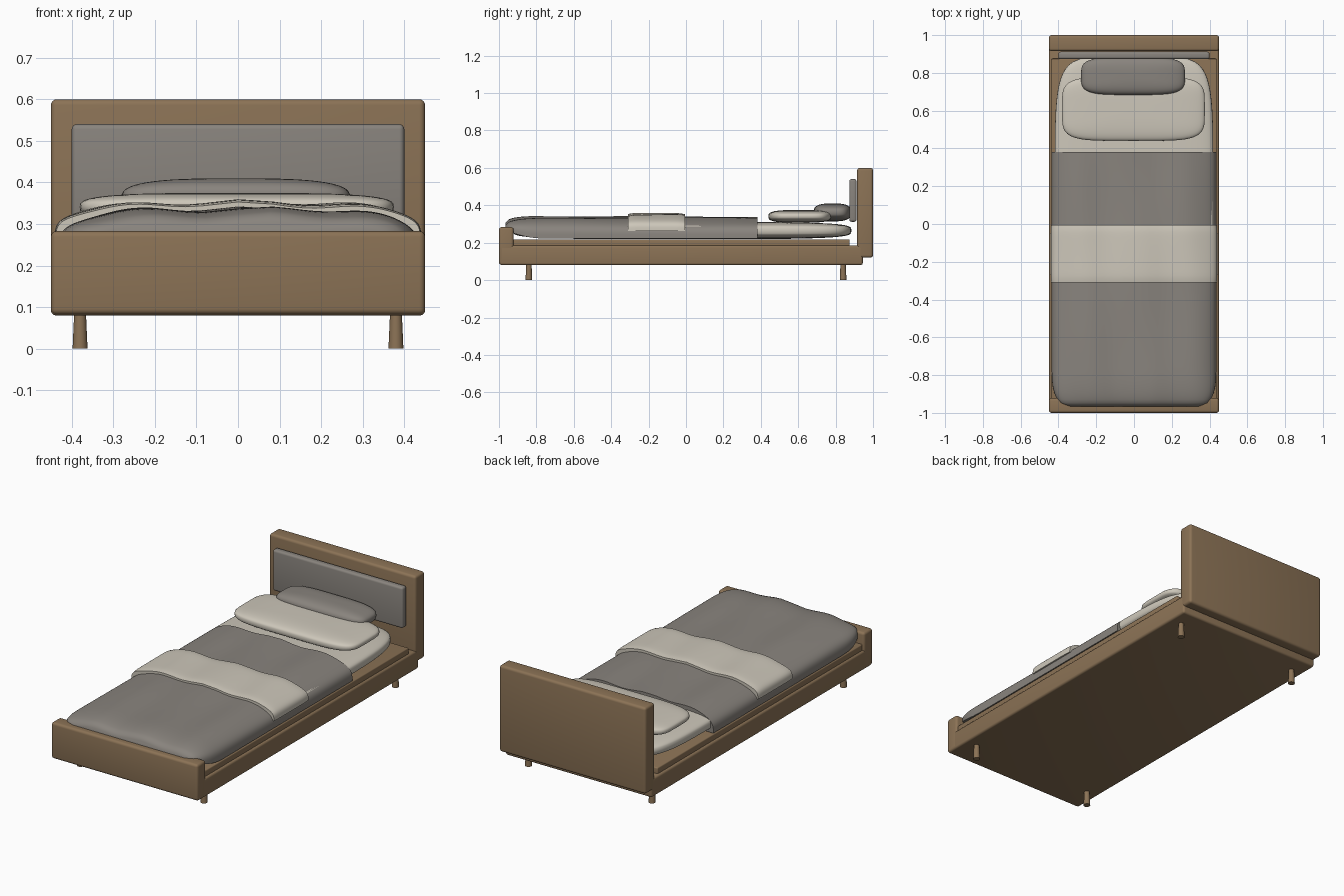
import bpy, bmesh
from math import sin, cos, pi, radians, copysign
from mathutils import Vector

if "Cube" in bpy.data.objects:
    bpy.data.objects.remove(bpy.data.objects["Cube"], do_unlink=True)


def material(name, rgb):
    m = bpy.data.materials.new(name)
    m.use_nodes = True
    m.diffuse_color = (*rgb, 1)
    m.node_tree.nodes["Principled BSDF"].inputs["Base Color"].default_value = (*rgb, 1)
    return m


wood = material("warm_wood", (0.26, 0.17, 0.092))
grey = material("grey_fabric", (0.25, 0.23, 0.207))
cream = material("cream_linen", (0.61, 0.57, 0.49))


def finish(name, bm, mat, angle=40):
    bmesh.ops.recalc_face_normals(bm, faces=bm.faces)
    mesh = bpy.data.meshes.new(name)
    bm.to_mesh(mesh)
    bm.free()
    mesh.materials.append(mat)
    ob = bpy.data.objects.new(name, mesh)
    bpy.context.collection.objects.link(ob)
    bpy.ops.object.select_all(action="DESELECT")
    ob.select_set(True)
    bpy.context.view_layer.objects.active = ob
    bpy.ops.object.shade_smooth_by_angle(angle=radians(angle))
    return ob


def box(name, half_x, y, z, mat, bevel):
    """Rounded box, symmetric in x, between two y and two z limits."""
    bm = bmesh.new()
    bmesh.ops.create_cube(bm, size=1)
    for v in bm.verts:
        v.co = Vector((v.co.x * 2 * half_x, y[0] + (v.co.y + 0.5) * (y[1] - y[0]),
                       z[0] + (v.co.z + 0.5) * (z[1] - z[0])))
    bmesh.ops.bevel(bm, geom=bm.edges[:], offset=bevel, segments=4,
                    profile=0.5, affect="EDGES")
    return finish(name, bm, mat)


def power(v, e):
    return copysign(abs(v) ** e, v)


def cushion(name, centre, half, e_side, e_plan, mat):
    """Soft rounded slab made by squaring off a sphere."""
    bm = bmesh.new()
    bmesh.ops.create_uvsphere(bm, u_segments=64, v_segments=28, radius=1)
    for v in bm.verts:
        r = max((v.co.x ** 2 + v.co.y ** 2) ** 0.5, 1e-6)
        ring = r ** e_side if r > 1e-4 else 0
        v.co = Vector((centre[0] + half[0] * ring * power(v.co.x / r, e_plan),
                       centre[1] + half[1] * ring * power(v.co.y / r, e_plan),
                       centre[2] + half[2] * power(v.co.z, e_side)))
    return finish(name, bm, mat, 60)


def folds(x, y):
    return 0.006 * cos(2 * pi * x / 0.29 + 1.6 * y) + 0.002 * sin(9 * x - 7 * y)


def cover(name, stations, mat, arc=56):
    """Draped cloth: arched sections (y, half width, bottom, top) joined up."""
    bm = bmesh.new()
    rings = []
    for y, width, low, high in stations:
        ring = []
        for i in range(arc + 1):
            a = pi * i / arc
            s = max(sin(a), 0) ** 0.57
            x = width * power(cos(a), 0.57)
            ring.append(bm.verts.new((x, y, low + (high - low) * s + folds(x, y) * s * s)))
        rings.append(ring)
    for r0, r1 in zip(rings, rings[1:]):
        for i in range(arc + 1):
            j = (i + 1) % (arc + 1)
            bm.faces.new((r0[i], r0[j], r1[j], r1[i]))
    bm.faces.new(rings[0])
    bm.faces.new(rings[-1])
    return finish(name, bm, mat, 50)


# Wooden frame
box("base_frame", 0.45, (-0.995, 0.945), (0.08, 0.185), wood, 0.012)
box("mattress_platform", 0.438, (-0.94, 0.875), (0.17, 0.218), wood, 0.006)
box("footboard", 0.45, (-1.0, -0.922), (0.082, 0.283), wood, 0.014)
box("headboard", 0.45, (0.915, 1.0), (0.12, 0.6), wood, 0.014)
box("headboard_panel", 0.4, (0.873, 0.912), (0.312, 0.54), grey, 0.012)

# Tapered legs
for sx, side in ((1, "left"), (-1, "right")):
    for sy, end in ((-1, "front"), (1, "back")):
        bm = bmesh.new()
        bmesh.ops.create_cone(bm, cap_ends=True, segments=24, radius1=0.018,
                              radius2=0.014, depth=0.09)
        bmesh.ops.translate(bm, verts=bm.verts, vec=(0.38 * sx, 0.84 * sy, 0.045))
        finish(f"{end}_{side}_leg", bm, wood)

# Mattress and pillows
cushion("mattress", (0, -0.02, 0.265), (0.42, 0.905, 0.046), 0.5, 0.3, cream)
cushion("large_pillow", (-0.003, 0.61, 0.341), (0.378, 0.17, 0.034), 0.62, 0.42, cream)
cushion("small_pillow", (-0.005, 0.783, 0.362), (0.275, 0.1, 0.048), 0.68, 0.5, grey)

# Duvet, rounded off at the foot end
stations = []
for i in range(13):
    t = 1 - i / 12
    curve = 1 - (1 - t ** 3) ** 0.5
    stations.append((-0.75 - 0.215 * t, 0.436 - 0.085 * curve,
                     0.222 + 0.045 * t * t, 0.337 - 0.038 * curve))
for i in range(1, 25):
    stations.append((-0.75 + 1.132 * i / 24, 0.436, 0.222, 0.337 - 0.004 * i / 24))
cover("duvet", stations, grey)

# Folded throw across the middle, with soft edges
throw = []
for i in range(17):
    u = 2 * i / 16 - 1
    edge = 0.006 * abs(u) ** 8
    throw.append((-0.158 + 0.152 * u, 0.441 - edge / 2, 0.263, 0.352 - edge))
cover("throw_blanket", throw, cream)
